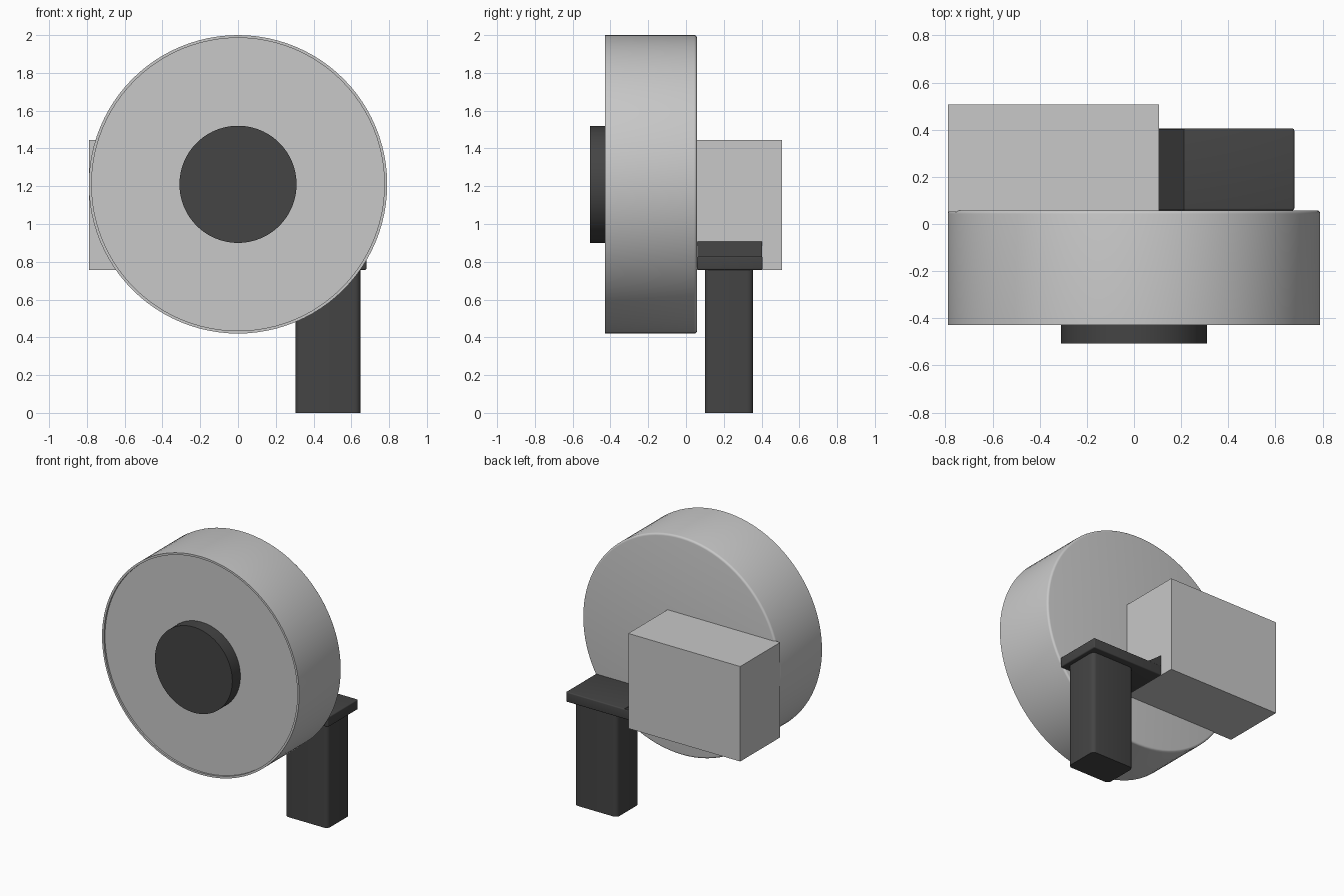
import bpy, bmesh, math
from mathutils import Matrix

if "Cube" in bpy.data.objects:
    bpy.data.objects.remove(bpy.data.objects["Cube"])


def material(name, value):
    m = bpy.data.materials.new(name)
    m.diffuse_color = (value, value, value, 1)
    m.use_nodes = True
    m.node_tree.nodes["Principled BSDF"].inputs["Base Color"].default_value = m.diffuse_color
    return m


LIGHT = material("light grey", 0.58)
DARK = material("dark grey", 0.058)
AXIS_Z = 1.21   # height of the drum axis


def finish(name, bm, mat, smooth=False):
    bmesh.ops.recalc_face_normals(bm, faces=bm.faces)
    me = bpy.data.meshes.new(name)
    bm.to_mesh(me)
    bm.free()
    ob = bpy.data.objects.new(name, me)
    bpy.context.collection.objects.link(ob)
    me.materials.append(mat)
    if smooth:
        bpy.ops.object.select_all(action='DESELECT')
        ob.select_set(True)
        bpy.context.view_layer.objects.active = ob
        bpy.ops.object.shade_smooth_by_angle(angle=math.radians(35))
    return ob


def box(name, lo, hi, mat, bevel=0, vertical_only=False):
    bm = bmesh.new()
    size = [b - a for a, b in zip(lo, hi)]
    mid = [(a + b) / 2 for a, b in zip(lo, hi)]
    bmesh.ops.create_cube(bm, size=1, matrix=Matrix.Translation(mid) @ Matrix.Diagonal((*size, 1)))
    if bevel:
        edges = [e for e in bm.edges if not vertical_only
                 or abs(e.verts[0].co.z - e.verts[1].co.z) > 0.01]
        bmesh.ops.bevel(bm, geom=edges, offset=bevel, segments=4, profile=0.5, affect='EDGES')
    return finish(name, bm, mat, bevel > 0)


def lathe(name, profile, mat, steps=96):
    """Spin (radius, y) points about the drum axis; both ends get flat caps."""
    bm = bmesh.new()
    rings = []
    for r, y in profile:
        rings.append([bm.verts.new((r * math.cos(a), y, AXIS_Z + r * math.sin(a)))
                      for a in (2 * math.pi * i / steps for i in range(steps))])
    for a, b in zip(rings, rings[1:]):
        for i in range(steps):
            j = (i + 1) % steps
            bm.faces.new((a[i], a[j], b[j], b[i]))
    bm.faces.new(rings[0])
    bm.faces.new(rings[-1])
    return finish(name, bm, mat, True)


# Drum: thin front lip around a shallow recess, rounded back edge
R, BACK, ROUND = 0.79, 0.058, 0.015
rounded = [(R - ROUND + ROUND * math.cos(t), BACK - ROUND + ROUND * math.sin(t))
           for t in (math.pi / 2 * i / 4 for i in range(5))]
lathe("drum", [(0.775, -0.415), (0.775, -0.428), (R, -0.428)] + rounded, LIGHT)

# Front hub
lathe("front_hub", [(0.31, -0.41), (0.31, -0.508)], DARK)

# Housing behind the drum
box("rear_housing", (-0.79, 0.05, 0.757), (0.107, 0.508, 1.445), LIGHT)

# Bracket shelf and post
box("bracket_shelf", (0.1, 0.058, 0.757), (0.68, 0.405, 0.83), DARK, 0.008)
box("support_post", (0.305, 0.1, 0), (0.648, 0.355, 0.765), DARK, 0.03, True)

# Wedge bracing the shelf against the housing
bm = bmesh.new()
front, back = ([bm.verts.new((x, y, z)) for x, z in ((0.1, 0.822), (0.222, 0.822), (0.1, 0.912))]
               for y in (0.06, 0.402))
bm.faces.new(front)
bm.faces.new(back)
for i in range(3):
    j = (i + 1) % 3
    bm.faces.new((front[i], front[j], back[j], back[i]))
finish("shelf_wedge", bm, DARK)
